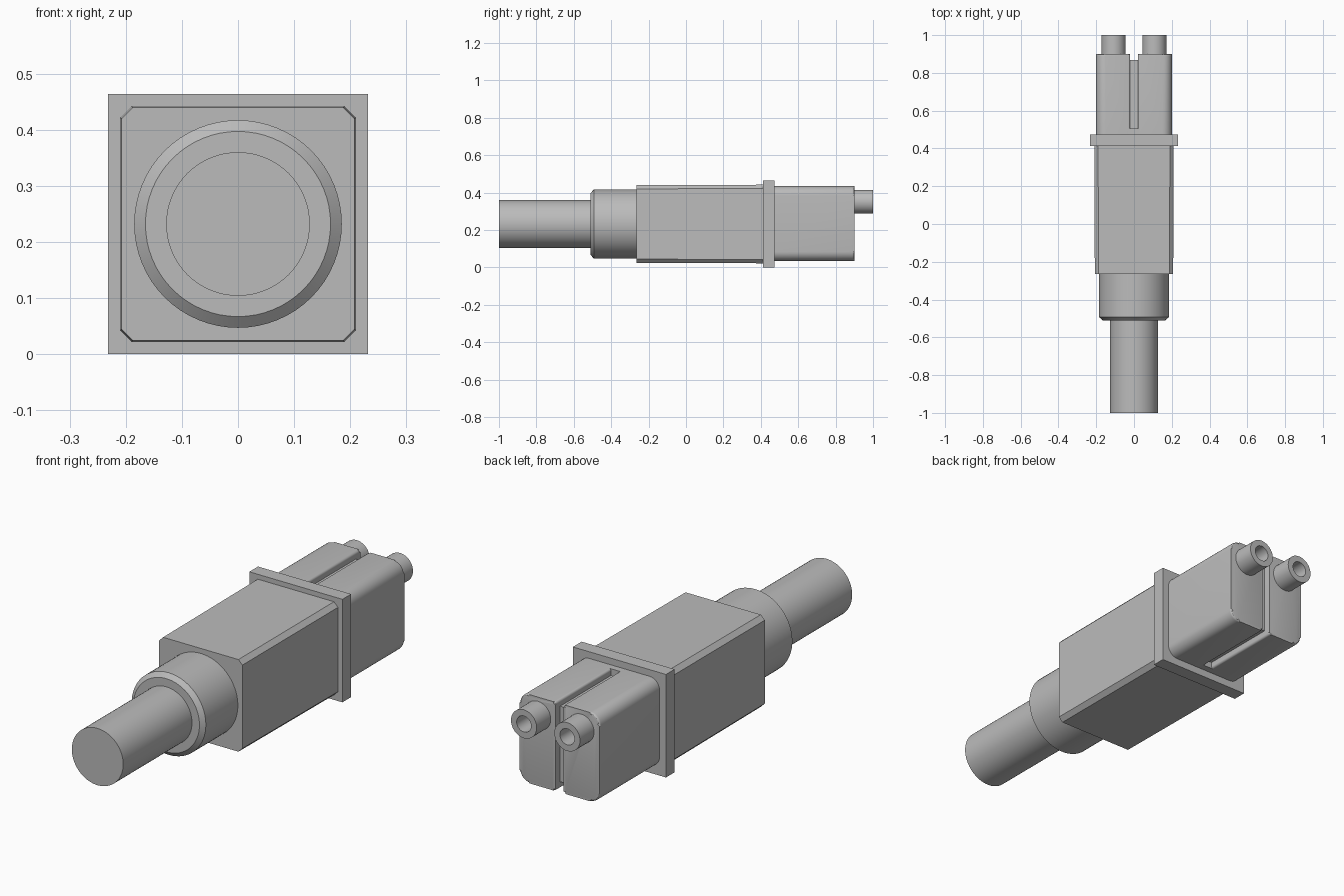
import bpy
import bmesh
from math import cos, sin, pi, radians

cube = bpy.data.objects.get("Cube")
if cube:
    bpy.data.objects.remove(cube, do_unlink=True)

ZC = 0.232  # height of the long axis

grey = bpy.data.materials.new("plain grey")
grey.use_nodes = True
colour = (0.5, 0.5, 0.5, 1)
grey.diffuse_color = colour
grey.node_tree.nodes["Principled BSDF"].inputs["Base Color"].default_value = colour


def finish(name, bm):
    bmesh.ops.recalc_face_normals(bm, faces=bm.faces)
    mesh = bpy.data.meshes.new(name)
    bm.to_mesh(mesh)
    bm.free()
    mesh.materials.append(grey)
    ob = bpy.data.objects.new(name, mesh)
    bpy.context.collection.objects.link(ob)
    bpy.ops.object.select_all(action="DESELECT")
    ob.select_set(True)
    bpy.context.view_layer.objects.active = ob
    bpy.ops.object.shade_smooth_by_angle(angle=radians(30))
    return ob


def rounded_rect(x0, x1, z0, z1, r_left, r_right, steps):
    """Rectangle outline with its own corner radius on each side."""
    pts = []
    corners = [(x1, z1, r_right, -1, -1), (x0, z1, r_left, 1, -1),
               (x0, z0, r_left, 1, 1), (x1, z0, r_right, -1, 1)]
    for i, (x, z, r, sx, sz) in enumerate(corners):
        if r == 0:
            pts.append((x, z))
            continue
        for k in range(steps + 1):
            a = (i + k / steps) * pi / 2
            pts.append((x + sx * r + r * cos(a), z + sz * r + r * sin(a)))
    return pts


def prism(name, outline, y0, y1, front_scale=1, end_round=0):
    """Run an outline along y, with optional draft and rounded rear rim."""
    bm = bmesh.new()
    front = [bm.verts.new((x * front_scale, y0, ZC + (z - ZC) * front_scale)) for x, z in outline]
    back = [bm.verts.new((x, y1, z)) for x, z in outline]
    bm.faces.new(front)
    cap = bm.faces.new(back)
    n = len(outline)
    for i in range(n):
        j = (i + 1) % n
        bm.faces.new((front[i], front[j], back[j], back[i]))
    if end_round:
        bmesh.ops.bevel(bm, geom=list(cap.edges), offset=end_round, segments=3,
                        profile=0.5, affect="EDGES", clamp_overlap=True)
    return finish(name, bm)


def lathe(name, profile, x=0, z=ZC, sides=64):
    """Turn (radius, y) points about an axis along y; radius 0 closes an end."""
    bm = bmesh.new()
    rings = []
    for r, y in profile:
        count = sides if r else 1
        rings.append([bm.verts.new((x + r * cos(2 * pi * i / sides), y,
                                    z + r * sin(2 * pi * i / sides))) for i in range(count)])
    for a, b in zip(rings, rings[1:]):
        for i in range(sides):
            j = (i + 1) % sides
            if len(a) == 1:
                bm.faces.new((a[0], b[i], b[j]))
            elif len(b) == 1:
                bm.faces.new((a[i], a[j], b[0]))
            else:
                bm.faces.new((a[i], a[j], b[j], b[i]))
    return finish(name, bm)


def box(x, z0, z1):
    return rounded_rect(-x, x, z0, z1, 0, 0, 1)


# Cable and strain relief collar
lathe("cable", [(0, -1), (0.128, -1), (0.128, -0.5), (0, -0.5)])
lathe("collar", [(0, -0.51), (0.165, -0.51), (0.185, -0.493), (0.185, -0.26), (0, -0.26)])

# Chamfered main body with slight draft, and square flange
prism("main_body", rounded_rect(-0.21, 0.21, 0.022, 0.442, 0.02, 0.02, 1),
      -0.265, 0.415, front_scale=0.988)
prism("flange", box(0.232, 0, 0.464), 0.412, 0.474)

# Two plug halves with a recessed web between them
Z0, Z1 = 0.034, 0.434
prism("plug_half_left", rounded_rect(0.02, 0.2, Z0, Z1, 0.01, 0.05, 8), 0.47, 0.9, end_round=0.01)
prism("plug_half_right", rounded_rect(-0.2, -0.02, Z0, Z1, 0.05, 0.01, 8), 0.47, 0.9, end_round=0.01)
prism("groove_end", box(0.03, Z0, Z1), 0.47, 0.505)
prism("groove_web", box(0.021, Z0 + 0.03, Z1 - 0.03), 0.5, 0.868)

# Hollow ferrules
for side, x in (("left", 0.108), ("right", -0.108)):
    lathe("ferrule_" + side, [(0, 0.89), (0.064, 0.89), (0.064, 1), (0.036, 1),
                              (0.036, 0.9), (0, 0.9)], x=x, z=0.351, sides=40)
